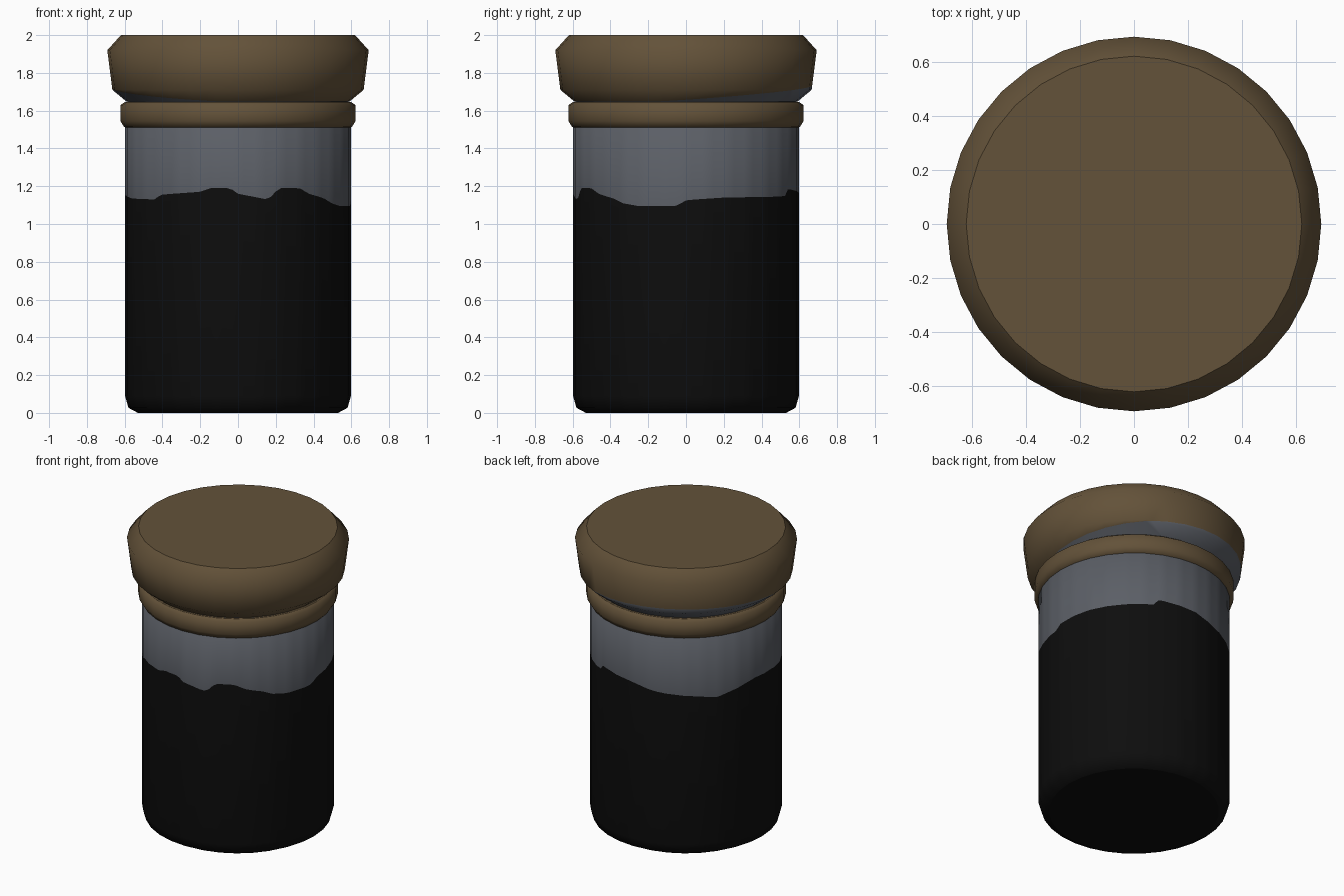
import bpy, bmesh, math
from mathutils import Vector

if "Cube" in bpy.data.objects:
    bpy.data.objects.remove(bpy.data.objects["Cube"])

SIDES = 32
STEP = 2 * math.pi / SIDES


def material(name, rgb):
    m = bpy.data.materials.new(name)
    m.diffuse_color = (*rgb, 1)
    m.use_nodes = True
    m.node_tree.nodes["Principled BSDF"].inputs["Base Color"].default_value = m.diffuse_color
    return m


brown = material("lid brown", (0.125, 0.084, 0.041))
grey = material("glass grey", (0.105, 0.114, 0.133))
black = material("dark contents", (0.0042, 0.0042, 0.0042))


def lathe(name, profile, mats, sub=1, rule=None, cut=None):
    """Spin (radius, z) points bottom to top; z may be a function of the angle in degrees.
    sub splits each of the 32 flat sides without rounding them."""
    bm = bmesh.new()
    n = SIDES * sub
    rings = []
    for r, z in profile:
        ring = []
        for i in range(n):
            a = i * STEP / sub
            rr = r * math.cos(STEP / 2) / math.cos(a % STEP - STEP / 2) if i % sub else r
            zz = z(math.degrees(a)) if callable(z) else z
            ring.append(bm.verts.new((rr * math.cos(a), rr * math.sin(a), zz)))
        rings.append(ring)
    for k in range(len(rings) - 1):
        lo, hi = rings[k], rings[k + 1]
        for i in range(n):
            j = (i + 1) % n
            f = bm.faces.new((lo[i], lo[j], hi[j], hi[i]))
            f.smooth = True
            f.material_index = rule(k) if rule else 0
    for cap, idx in ((rings[0][::-1], 0), (rings[-1], len(rings) - 2)):
        f = bm.faces.new(cap)
        f.material_index = rule(idx) if rule else 0
        for e in f.edges:
            e.smooth = False
    # slanted colour line: second material below the plane
    if cut:
        co, no = cut
        bmesh.ops.bisect_plane(bm, geom=bm.verts[:] + bm.edges[:] + bm.faces[:],
                               plane_co=co, plane_no=no)
        for f in bm.faces:
            if (f.calc_center_median() - co).dot(no) < 0:
                f.material_index = 1
    me = bpy.data.meshes.new(name)
    bm.to_mesh(me)
    bm.free()
    for m in mats:
        me.materials.append(m)
    ob = bpy.data.objects.new(name, me)
    bpy.context.collection.objects.link(ob)
    return ob


# uneven fill line of the contents: (angle, height)
FILL = [(0, 1.125), (5, 1.13), (20, 1.14), (56, 1.145), (62, 1.15), (65, 1.185),
        (90, 1.165), (106, 1.13), (135, 1.105), (143, 1.09), (170, 1.155),
        (187, 1.15), (200, 1.135), (222, 1.13), (227, 1.155), (250, 1.17),
        (256, 1.19), (266, 1.19), (270, 1.16), (285, 1.13), (288, 1.15),
        (291, 1.19), (303, 1.19), (309, 1.16), (320, 1.135), (326, 1.11),
        (335, 1.095), (355, 1.095), (360, 1.125)]


def fill_height(a):
    for (a0, z0), (a1, z1) in zip(FILL, FILL[1:]):
        if a0 <= a <= a1:
            return z0 + (z1 - z0) * (a - a0) / (a1 - a0)
    return 1.12


# jar body: dark below the fill line, grey glass above
lathe("jar_body",
      [(0.53, 0), (0.58, 0.027), (0.598, 0.09), (0.598, fill_height), (0.598, 1.52), (0.585, 1.53), (0.585, 1.66)],
      [black, grey], sub=4, rule=lambda k: 0 if k < 3 else 1)

# collar ring under the lid
lathe("collar_ring", [(0.59, 1.51), (0.603, 1.513), (0.622, 1.545), (0.622, 1.63), (0.60, 1.645)], [brown])

# lid, with a slanted grey band around its lower bevel
lathe("lid", [(0.59, 1.648), (0.665, 1.71), (0.692, 1.92), (0.62, 2.0)], [brown, grey],
      cut=(Vector((0, 0, 1.685)), Vector((0.045, -0.07, 1)).normalized()))
